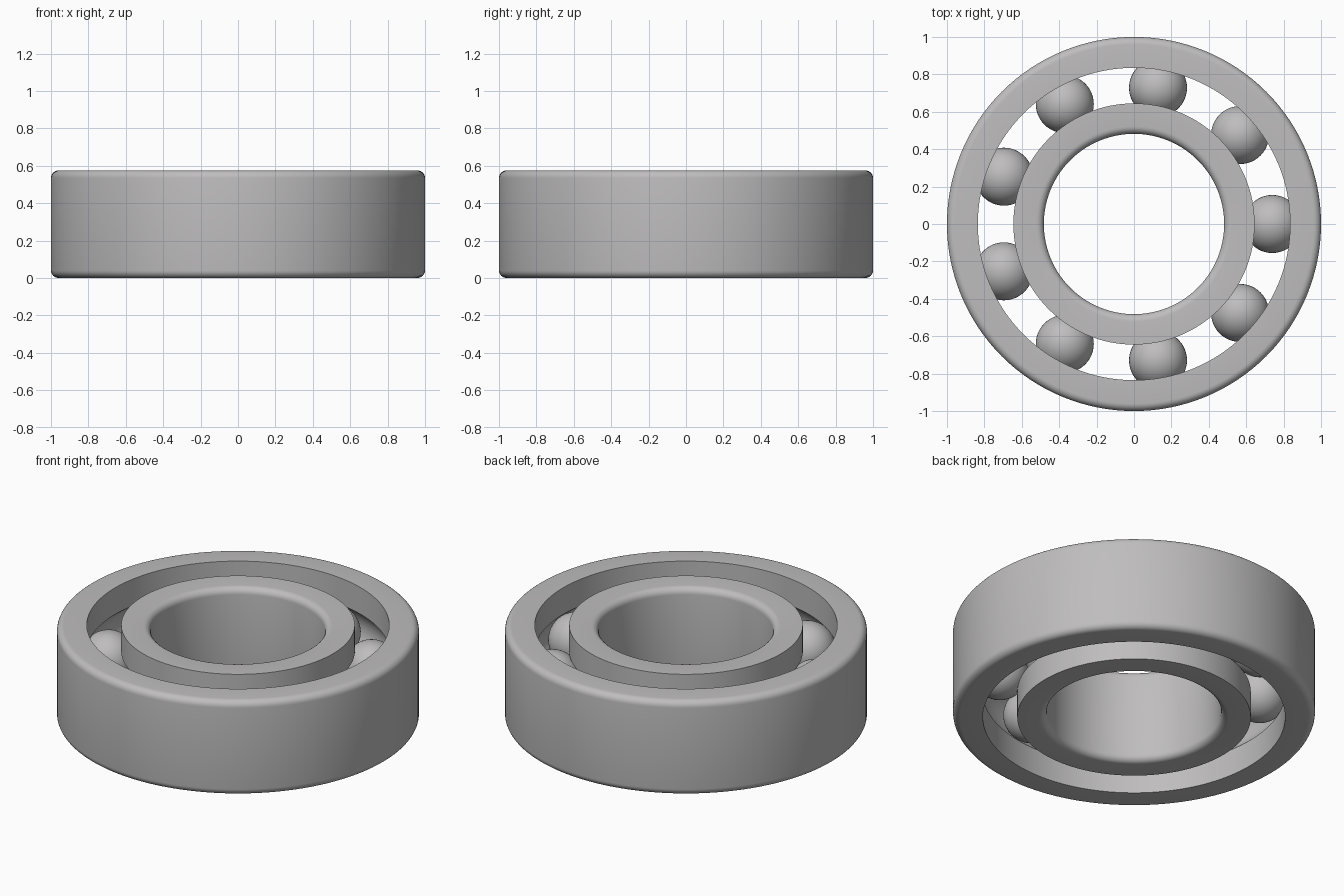
import bpy
import bmesh
from math import sin, cos, pi, radians, acos, sqrt
from mathutils import Matrix, Vector

cube = bpy.data.objects.get("Cube")
if cube:
    bpy.data.objects.remove(cube, do_unlink=True)

HEIGHT = 0.575
MID = HEIGHT / 2
PITCH = 0.74          # radius of the circle of ball centres
BALL_R = 0.155
GROOVE_R = 0.157
FILLET = 0.04
BALLS = 9

steel = bpy.data.materials.new("brushed steel")
steel.use_nodes = True
COLOUR = (0.52, 0.51, 0.51, 1)
steel.diffuse_color = COLOUR
steel.node_tree.nodes["Principled BSDF"].inputs["Base Color"].default_value = COLOUR


def arc(cx, cz, r, start, end, steps):
    angles = [start + (end - start) * i / steps for i in range(steps + 1)]
    return [(cx + r * cos(a), cz + r * sin(a)) for a in angles]


def finish(bm, name):
    bmesh.ops.recalc_face_normals(bm, faces=bm.faces)
    mesh = bpy.data.meshes.new(name)
    bm.to_mesh(mesh)
    bm.free()
    mesh.materials.append(steel)
    obj = bpy.data.objects.new(name, mesh)
    bpy.context.collection.objects.link(obj)
    bpy.ops.object.select_all(action='DESELECT')
    obj.select_set(True)
    bpy.context.view_layer.objects.active = obj
    bpy.ops.object.shade_smooth_by_angle(angle=radians(30))
    return obj


def race(name, smooth_r, groove_side_r):
    """Ring with filleted edges at smooth_r and a ball groove at groove_side_r."""
    s = 1 if smooth_r > groove_side_r else -1
    # Half angle of the groove arc, measured from the radial direction
    half = acos(abs(groove_side_r - PITCH) / GROOVE_R)
    cx = smooth_r - s * FILLET
    top = [(cx + s * (x - cx), z) for x, z in
           arc(cx, HEIGHT - FILLET, FILLET, 0, pi / 2, 6)]
    bottom = [(x, HEIGHT - z) for x, z in reversed(top)]
    groove = [(PITCH + s * (x - PITCH), z) for x, z in
              arc(PITCH, MID, GROOVE_R, half, -half, 14)]
    profile = top + [(groove_side_r, HEIGHT)] + groove + [(groove_side_r, 0)] + bottom

    bm = bmesh.new()
    verts = [bm.verts.new((x, 0, z)) for x, z in profile]
    edges = [bm.edges.new((a, b)) for a, b in zip(verts, verts[1:] + verts[:1])]
    bmesh.ops.spin(bm, geom=verts + edges, cent=(0, 0, 0), axis=(0, 0, 1),
                   angle=2 * pi, steps=128, use_merge=True)
    bmesh.ops.remove_doubles(bm, verts=bm.verts, dist=0.0001)
    return finish(bm, name)


# Outer and inner rings
race("outer_race", 1.0, 0.835)
race("inner_race", 0.482, 0.645)

# Balls evenly spaced in the groove
for i in range(BALLS):
    a = 2 * pi * i / BALLS
    bm = bmesh.new()
    bmesh.ops.create_uvsphere(
        bm, u_segments=48, v_segments=24, radius=BALL_R,
        matrix=Matrix.Translation(Vector((PITCH * cos(a), PITCH * sin(a), MID))))
    finish(bm, f"ball_{i + 1}")
